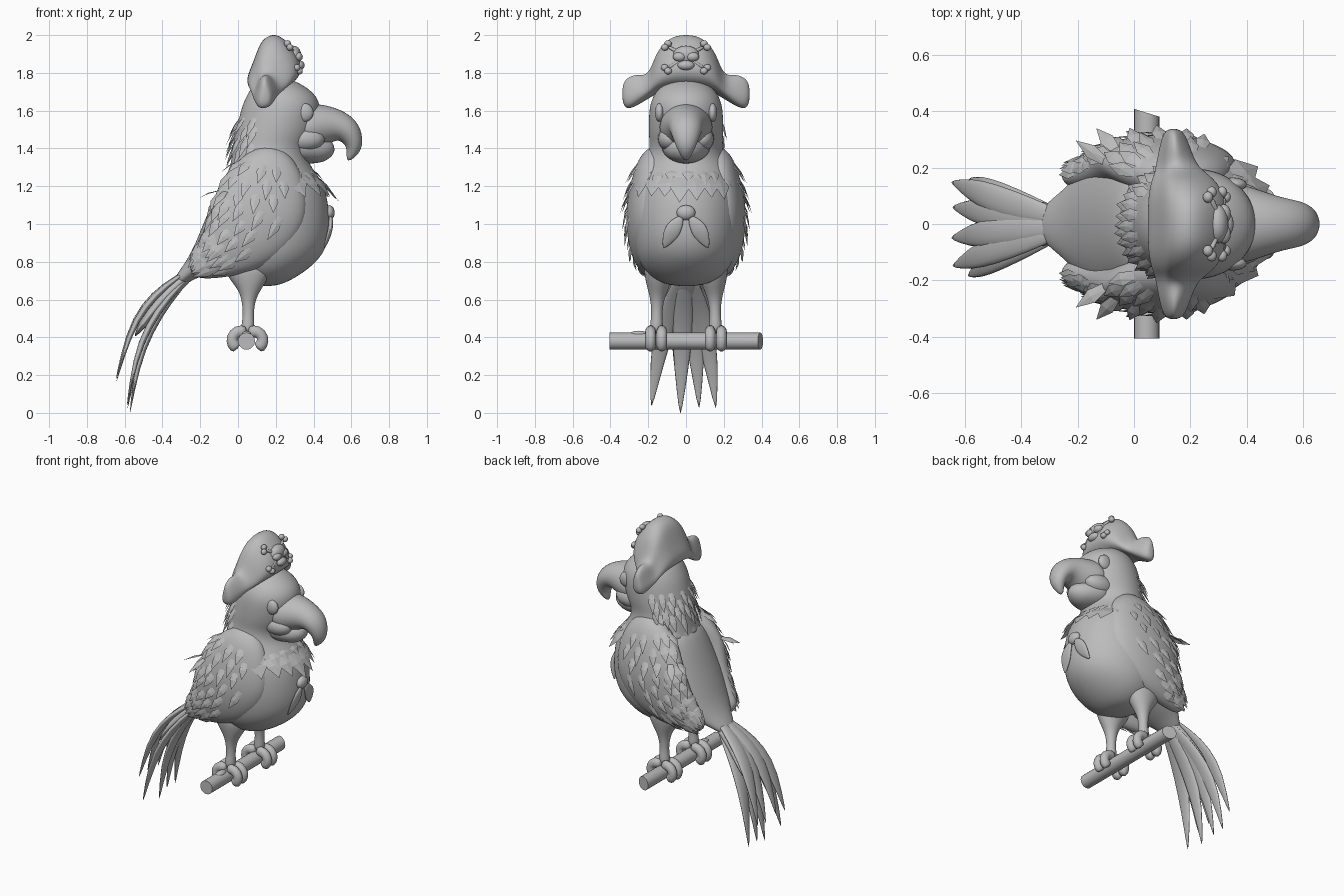
import bpy, bmesh, math, random
from mathutils import Vector

random.seed(4)
if "Cube" in bpy.data.objects:
    bpy.data.objects.remove(bpy.data.objects["Cube"])

grey = bpy.data.materials.new("plain grey")
grey.use_nodes = True
grey.diffuse_color = (0.5, 0.5, 0.5, 1)
grey.node_tree.nodes["Principled BSDF"].inputs["Base Color"].default_value = (0.5, 0.5, 0.5, 1)
Y, Z = Vector((0, 1, 0)), Vector((0, 0, 1))


def finish(name, bm, smooth=True, subdiv=0, mirror=False, closed=True):
    if closed:
        bmesh.ops.recalc_face_normals(bm, faces=bm.faces)
    mesh = bpy.data.meshes.new(name)
    bm.to_mesh(mesh)
    bm.free()
    mesh.materials.append(grey)
    obj = bpy.data.objects.new(name, mesh)
    bpy.context.collection.objects.link(obj)
    for poly in mesh.polygons:
        poly.use_smooth = smooth
    if mirror:
        obj.modifiers.new("mirror", "MIRROR").use_axis = (False, True, False)
    if subdiv:
        mod = obj.modifiers.new("smooth", "SUBSURF")
        mod.levels = mod.render_levels = subdiv
    return obj


def sample(path, i):
    k = min(int(i), len(path) - 2)
    return [a + (b - a) * (i - k) for a, b in zip(path[k], path[k + 1])]


def frame(path, i, flat):
    """Centre, side and normal of the elliptical section at path position i."""
    x, y, z, a, b = sample(path, i)
    p = Vector(sample(path, max(i - 0.5, 0))[:3])
    q = Vector(sample(path, min(i + 0.5, len(path) - 1))[:3])
    t = Z if flat else (q - p).normalized()
    side = (Y - t * t.y).normalized()
    return Vector((x, y, z)), side * a, t.cross(side) * b


def on_surface(path, i, angle, flat):
    c, s, n = frame(path, i, flat)
    return c + s * math.cos(angle) + n * math.sin(angle)


def skin(bm, rings):
    loops = [[bm.verts.new(p) for p in ring] for ring in rings]
    n = len(loops[0])
    for r, s in zip(loops, loops[1:]):
        for j in range(n):
            bm.faces.new((r[j], r[(j + 1) % n], s[(j + 1) % n], s[j]))
    bm.faces.new(loops[0])
    bm.faces.new(loops[-1])


def tube(name, paths, n=12, flat=False, subdiv=2, mirror=False):
    bm = bmesh.new()
    for path in paths:
        skin(bm, [[on_surface(path, i, math.tau * j / n, flat) for j in range(n)]
                  for i in range(len(path))])
    return finish(name, bm, True, subdiv, mirror)


def balls(name, items, mirror=False):
    bm = bmesh.new()
    for centre, size in items:
        made = bmesh.ops.create_uvsphere(bm, u_segments=16, v_segments=10, radius=1)["verts"]
        bmesh.ops.scale(bm, vec=size, verts=made)
        bmesh.ops.translate(bm, vec=centre, verts=made)
    return finish(name, bm, True, 0, mirror)


def feather(bm, p, d, n, length, width, lift):
    side = n.cross(d).normalized() * width
    root = p - n * 0.012
    mid = p + d * length * 0.5
    pts = [root - side * 0.5, root + side * 0.5, mid + side + n * lift * 0.4,
           p + d * length + n * lift, mid - side + n * lift * 0.4, mid + n * (lift * 0.4 + 0.005)]
    v = [bm.verts.new(q) for q in pts]
    for a, b in ((0, 1), (1, 2), (2, 3), (3, 4), (4, 0)):
        bm.faces.new((v[a], v[b], v[5]))


def plumage(name, path, rows, start, stop, count, length, width, lift, flat=False, mirror=False):
    """Staggered rows of pointed feathers lying along a lofted surface."""
    bm = bmesh.new()
    for k, i in enumerate(rows):
        for j in range(count):
            f = (j + 0.5 * (k % 2)) / count
            angle = math.radians(start + (stop - start) * f) + random.uniform(-0.06, 0.06)
            p = on_surface(path, i, angle, flat)
            d = (on_surface(path, i + 0.5, angle, flat) - p).normalized()
            n = d.cross(on_surface(path, i, angle + 0.05, flat) - p).normalized()
            if n.dot(p - frame(path, i, flat)[0]) < 0:
                n = -n
            feather(bm, p, d, n, length * random.uniform(0.85, 1.2), width, lift)
    return finish(name, bm, False, 0, mirror, closed=False)


# Body and head in one loft: height, back, front, half width
profile = [(1.77, .14, .27, .05), (1.74, .08, .34, .125), (1.69, .05, .41, .17), (1.63, .02, .44, .195),
           (1.55, 0, .43, .2), (1.47, -.02, .41, .2), (1.40, -.03, .37, .192), (1.32, -.04, .37, .22),
           (1.22, -.07, .46, .265), (1.08, -.11, .487, .285), (.95, -.14, .492, .285),
           (.84, -.14, .46, .27), (.76, -.09, .375, .23), (.70, 0, .28, .16), (.67, .08, .2, .07)]
body = [((b + f) / 2, 0, z, w, (f - b) / 2) for z, b, f, w in profile]
tube("body", [body], 20, flat=True)
rump = [(.07, 0, 1.32, .18, .1), (.05, 0, 1.18, .25, .15), (.0, 0, 1.02, .275, .165), (-.085, 0, .90, .25, .14),
        (-.18, 0, .81, .19, .085), (-.26, 0, .745, .11, .045), (-.33, 0, .68, .06, .03)]
tube("rump", [rump], 16)

# Folded wings with layered feathers
wing = [(.17, .12, 1.40, .05, .06), (.17, .16, 1.34, .09, .15), (.145, .19, 1.23, .10, .22),
        (.13, .215, 1.09, .105, .265), (.055, .215, .97, .105, .245), (-.06, .2, .86, .09, .165),
        (-.17, .175, .79, .06, .095), (-.25, .165, .745, .03, .04)]
tube("wings", [wing], 16, mirror=True)
plumage("wing_feathers", wing, [1.3 + 0.6 * k for k in range(8)], -80, 35, 5,
        .13, .026, .018, mirror=True)
plumage("flight_feathers", wing, [4.7, 5.2, 5.7], -75, 60, 4, .14, .026, .008, mirror=True)

# Neck plumage
plumage("collar_feathers", body, [6.6, 7.1], 0, 360, 18, .13, .034, .0, flat=True)
plumage("bib_feathers", body, [7.4], -150, -30, 7, .19, .055, -.012, flat=True)
plumage("nape_feathers", body, [3.6, 4.2, 4.8, 5.4], 20, 160, 7, .13, .022, .03, flat=True)

# Tail: a webbed root and upper and lower layers of long curved blades
upper = [(-.25, .765), (-.39, .68), (-.50, .575), (-.585, .43), (-.655, .17)]
lower = [(-.25, .72), (-.37, .59), (-.47, .43), (-.535, .25), (-.575, -.02)]


def blade(tip_y, blend):
    path = []
    for (ux, uz), (lx, lz), s, w in zip(upper, lower, (.12, .35, .6, .82, 1), (.03, .055, .06, .045, .003)):
        path.append((ux + (lx - ux) * blend, tip_y * s, uz + (lz - uz) * blend, w, w * .35))
    return path


tube("tail_feathers", [blade(y, b) for y, b in ((-.185, .8), (-.15, .1), (-.05, .05), (-.03, 1),
                                                (.06, .1), (.07, .85), (.15, .05), (.16, .85))],
     8, subdiv=1)
tube("tail_root", [[(-.24, 0, .75, .07, .035), (-.36, 0, .65, .085, .045), (-.46, 0, .535, .12, .035),
                    (-.55, 0, .40, .115, .008)]])

# Hooked beak, lower jaw and face details
beak = [(.30, 0, 1.50, .17, .14), (.43, 0, 1.525, .13, .12), (.525, 0, 1.525, .095, .09),
        (.585, 0, 1.495, .085, .074), (.612, 0, 1.44, .066, .055), (.614, 0, 1.39, .045, .04),
        (.582, 0, 1.335, .012, .01)]
jaw = [(.27, 0, 1.42, .16, .10), (.40, 0, 1.40, .12, .088), (.465, 0, 1.395, .085, .068), (.51, 0, 1.415, .035, .03)]
tube("beak", [beak], 14)
tube("lower_jaw", [jaw])
balls("eyes", [((.35, .14, 1.59), (.05, .025, .05))], mirror=True)
balls("cheeks", [((.35, .085, 1.45), (.11, .065, .065))], mirror=True)

# Two-cornered hat lofted across its width, lower at the back: y, middle x, bottom, top, half depth
half = [(.338, .14, 1.645, 1.735, .02), (.315, .142, 1.605, 1.775, .04), (.265, .145, 1.625, 1.795, .055),
        (.21, .15, 1.665, 1.785, .07), (.18, .165, 1.685, 1.84, .09), (.155, .175, 1.70, 1.91, .11),
        (.11, .185, 1.715, 1.97, .13), (.05, .19, 1.72, 2.005, .138)]
rings = []
for y, x, low, high, depth in half + [(-h[0], *h[1:]) for h in reversed(half)]:
    ring = []
    for j in range(16):
        c, s = math.cos(math.tau * j / 16), math.sin(math.tau * j / 16)
        drop = .5 * depth * max(-c, 0) * (s < .5)
        ring.append((x + depth * c * (1 - .35 * s), y, (low + high) / 2 + s * (high - low) / 2 - drop))
    rings.append(ring)
bm = bmesh.new()
skin(bm, rings)
finish("hat", bm, True, 2)

# Skull and crossed bones on the hat
balls("skull", [((.295, 0, 1.892), (.04, .07, .052)), ((.325, 0, 1.84), (.028, .045, .026))])
balls("skull_brows", [((.318, .035, 1.885), (.025, .035, .025))], mirror=True)
balls("bone_ends", [((.262, .095, 1.955), (.018, .02, .018)), ((.275, .113, 1.935), (.018, .02, .018)),
                    ((.325, .095, 1.81), (.018, .02, .018)), ((.312, .113, 1.828), (.018, .02, .018))], mirror=True)
tube("bones", [[(.268, .105, 1.945, .012, .012), (.31, 0, 1.885, .012, .012), (.32, -.105, 1.82, .012, .012)]],
     8, subdiv=1, mirror=True)

# Neckerchief knot and its two hanging ends
balls("knot", [((.482, 0, 1.06), (.03, .05, .04))])
tube("scarf_ends", [[(.49, .02, 1.04, .015, .012), (.493, .055, .995, .044, .014),
                     (.482, .085, .94, .05, .014), (.455, .12, .87, .004, .005)]], 8, mirror=True)

# Legs with feathered thighs, and toes wrapped round the perch
leg = [(.05, .14, .80, .09, .14), (.06, .145, .72, .078, .115), (.06, .15, .65, .055, .06),
       (.055, .153, .59, .034, .034), (.055, .155, .50, .028, .028), (.05, .157, .42, .045, .045)]
tube("legs", [leg], mirror=True)
toes = []
for direction in (1, -1):
    for y in (.128, .188):
        toes.append([(.05 + direction * x, y, z, .03, .036) for x, z in
                     ((.0, .43), (.055, .435), (.085, .40), (.078, .36), (.05, .34))])
tube("toes", toes, 10, subdiv=1, mirror=True)

# Perch with one slanted end and a small twig stub
bm = bmesh.new()
n = 20
skin(bm, [[(.045 + .045 * math.cos(math.tau * j / n), y - (.014 * (1 + math.cos(math.tau * j / n)) if y > 0 else 0),
            .38 + .045 * math.sin(math.tau * j / n)) for j in range(n)] for y in (-.405, .408)])
perch = finish("perch", bm)
bpy.context.view_layer.objects.active = perch
perch.select_set(True)
bpy.ops.object.shade_smooth_by_angle()
balls("twig_stub", [((.045, -.25, .415), (.025, .05, .02))])
